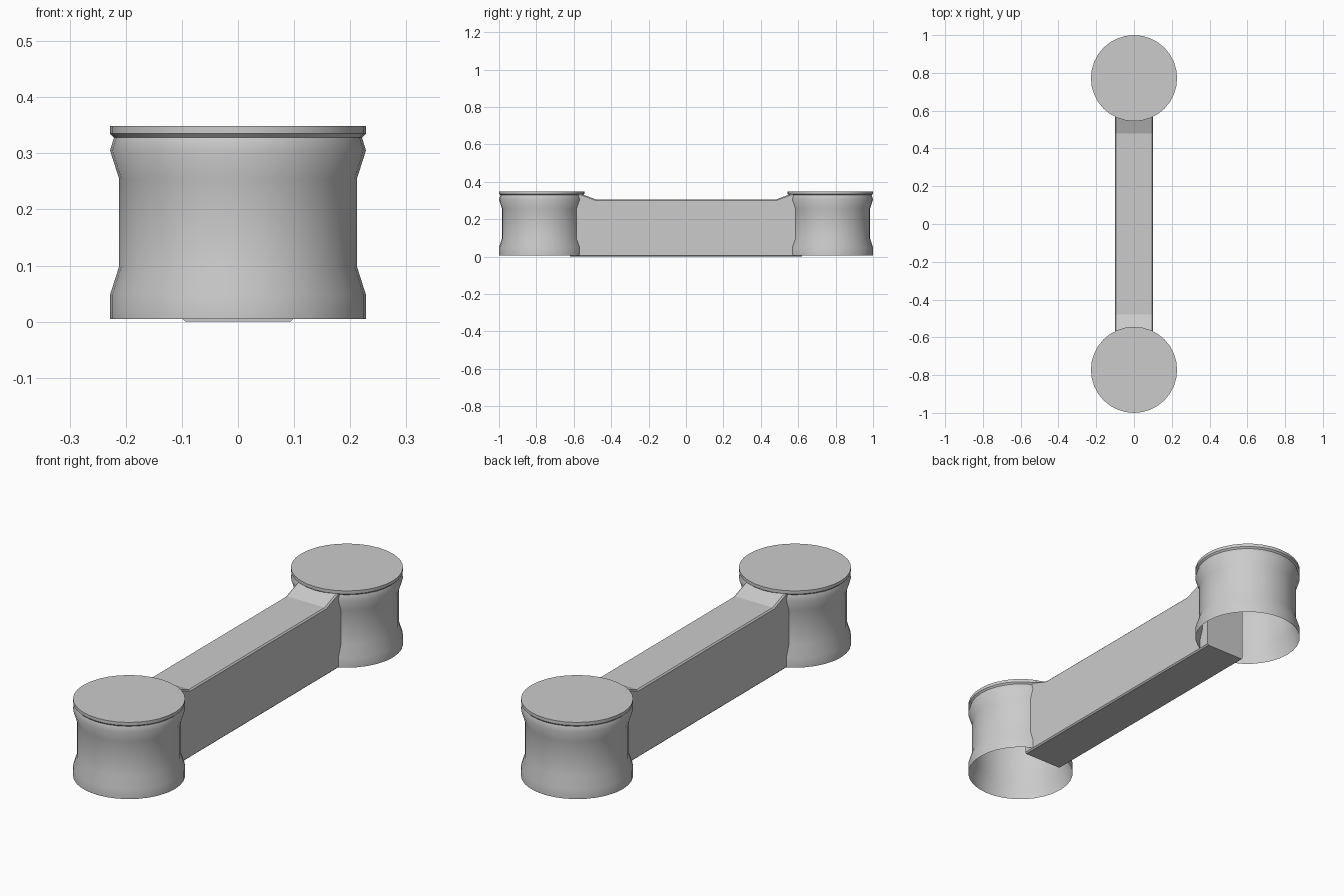
import bpy, bmesh, math

if "Cube" in bpy.data.objects:
    bpy.data.objects.remove(bpy.data.objects["Cube"])

SIDES = 32
DRUM_Y = 0.772
# drum profile: (radius, z), open at the bottom
PROFILE = [(0.228, 0.005), (0.228, 0.048), (0.212, 0.098), (0.212, 0.255),
           (0.228, 0.305), (0.221, 0.328), (0.228, 0.335), (0.228, 0.349)]


def finish(bm, name, angle):
    mesh = bpy.data.meshes.new(name)
    bm.to_mesh(mesh)
    bm.free()
    obj = bpy.data.objects.new(name, mesh)
    bpy.context.collection.objects.link(obj)
    bpy.ops.object.select_all(action='DESELECT')
    obj.select_set(True)
    bpy.context.view_layer.objects.active = obj
    bpy.ops.object.shade_smooth_by_angle(angle=math.radians(angle))
    return obj


def drum(name, y):
    bm = bmesh.new()
    rings = [[bm.verts.new((r * math.cos(2 * math.pi * i / SIDES),
                            y + r * math.sin(2 * math.pi * i / SIDES), z))
              for i in range(SIDES)] for r, z in PROFILE]
    for low, high in zip(rings, rings[1:]):
        for i in range(SIDES):
            j = (i + 1) % SIDES
            bm.faces.new((low[i], low[j], high[j], high[i]))
    bm.faces.new(rings[-1])
    return finish(bm, name, 35)


# end drums, capped on top and hollow below
drum("front_drum", -DRUM_Y)
drum("back_drum", DRUM_Y)

# connecting bar: side outline with raised ends, extruded across x
half = [(0.62, 0.0), (0.62, 0.335), (0.56, 0.335), (0.48, 0.305)]
outline = half + [(-y, z) for y, z in reversed(half)]
bm = bmesh.new()
face = bm.faces.new([bm.verts.new((-0.1, y, z)) for y, z in outline])
ext = bmesh.ops.extrude_face_region(bm, geom=[face])
moved = [v for v in ext["geom"] if isinstance(v, bmesh.types.BMVert)]
bmesh.ops.translate(bm, verts=moved, vec=(0.2, 0, 0))
bmesh.ops.recalc_face_normals(bm, faces=bm.faces)

# small chamfer along the long edges
long_edges = [e for e in bm.edges
              if abs(e.verts[0].co.x - e.verts[1].co.x) < 1e-5
              and abs(e.verts[0].co.y - e.verts[1].co.y) > 1e-3]
bmesh.ops.bevel(bm, geom=long_edges, offset=0.006, segments=1,
                affect='EDGES', profile=0.5)
finish(bm, "connecting_bar", 10)
